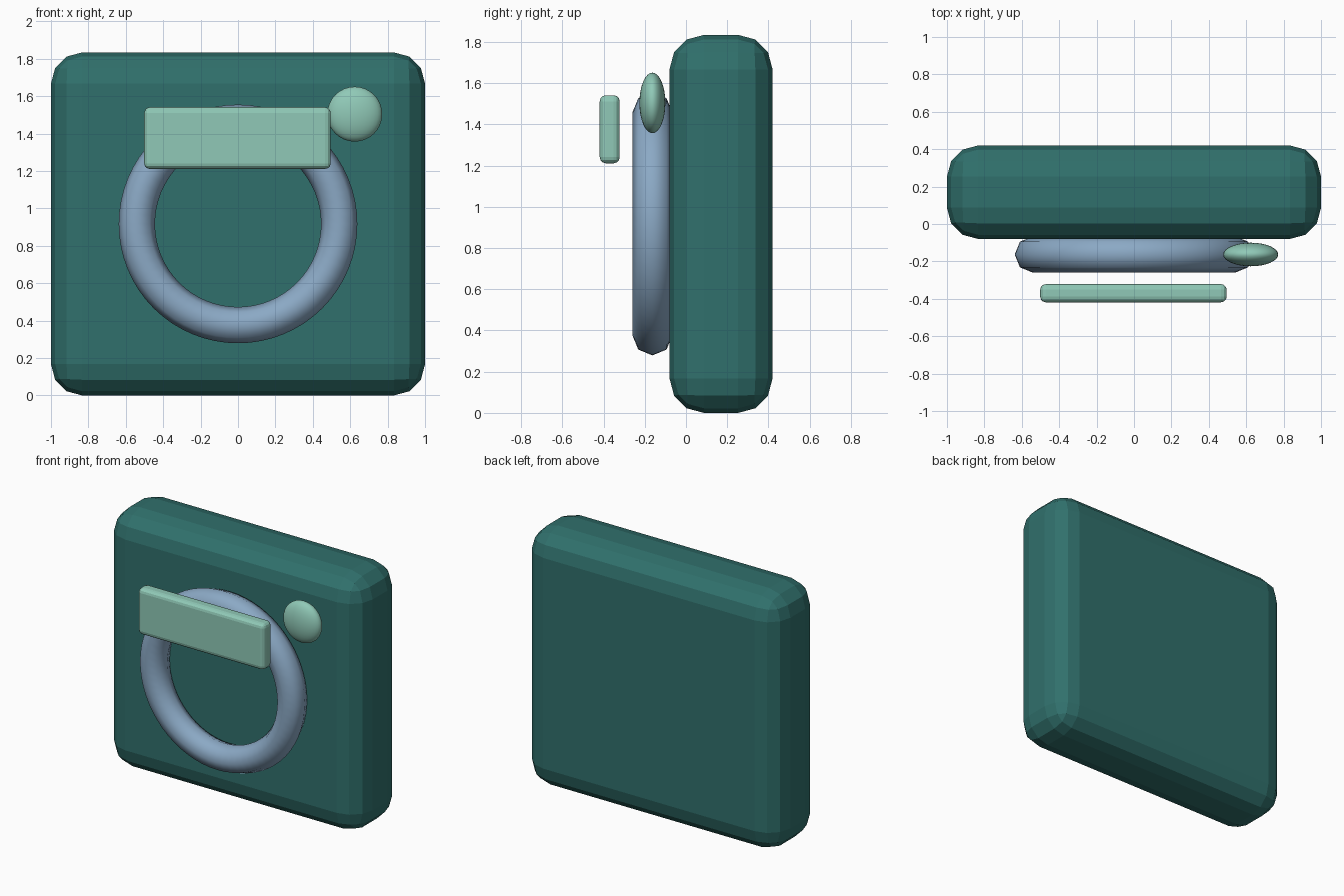
import bpy
import math

if "Cube" in bpy.data.objects:
    bpy.data.objects.remove(bpy.data.objects["Cube"])


def material(name, hex_rgb):
    """Flat colour from an sRGB hex triple."""
    def lin(c):
        return c / 12.92 if c <= 0.04045 else ((c + 0.055) / 1.055) ** 2.4
    mat = bpy.data.materials.new(name)
    mat.diffuse_color = [lin(int(hex_rgb[i:i + 2], 16) / 255) for i in (0, 2, 4)] + [1]
    mat.use_nodes = True
    mat.node_tree.nodes["Principled BSDF"].inputs["Base Color"].default_value = mat.diffuse_color
    return mat


dark_teal = material("dark teal", "30706c")
mint = material("mint", "90c9b7")
steel_blue = material("steel blue", "8ba9c5")


def finish(name, mat):
    ob = bpy.context.object
    ob.name = name
    ob.data.materials.append(mat)
    bpy.ops.object.transform_apply(location=False, rotation=True, scale=True)
    return ob


def rounded_box(name, centre, size, radius, mat):
    bpy.ops.mesh.primitive_cube_add(size=1, location=centre)
    bpy.context.object.scale = size
    ob = finish(name, mat)
    bevel = ob.modifiers.new("rounding", 'BEVEL')
    bevel.width = radius
    bevel.segments = 3
    return ob


# Thick square body and floating front plate
rounded_box("body", (0, 0.17, 0.917), (2, 0.5, 1.834), 0.167, dark_teal)
rounded_box("front_plate", (-0.003, -0.37, 1.376), (0.997, 0.097, 0.33), 0.03, mint)

# Ring standing against the front of the body
bpy.ops.mesh.primitive_torus_add(location=(0, -0.163, 0.917), rotation=(math.pi / 2, 0, 0),
                                 major_radius=0.541, minor_radius=0.097,
                                 major_segments=64, minor_segments=8)
finish("ring", steel_blue)
bpy.ops.object.shade_smooth()

# Flattened round button
bpy.ops.mesh.primitive_uv_sphere_add(segments=32, ring_count=16, radius=1,
                                     location=(0.624, -0.163, 1.504))
bpy.context.object.scale = (0.147, 0.063, 0.147)
finish("button", mint)
bpy.ops.object.shade_smooth()
